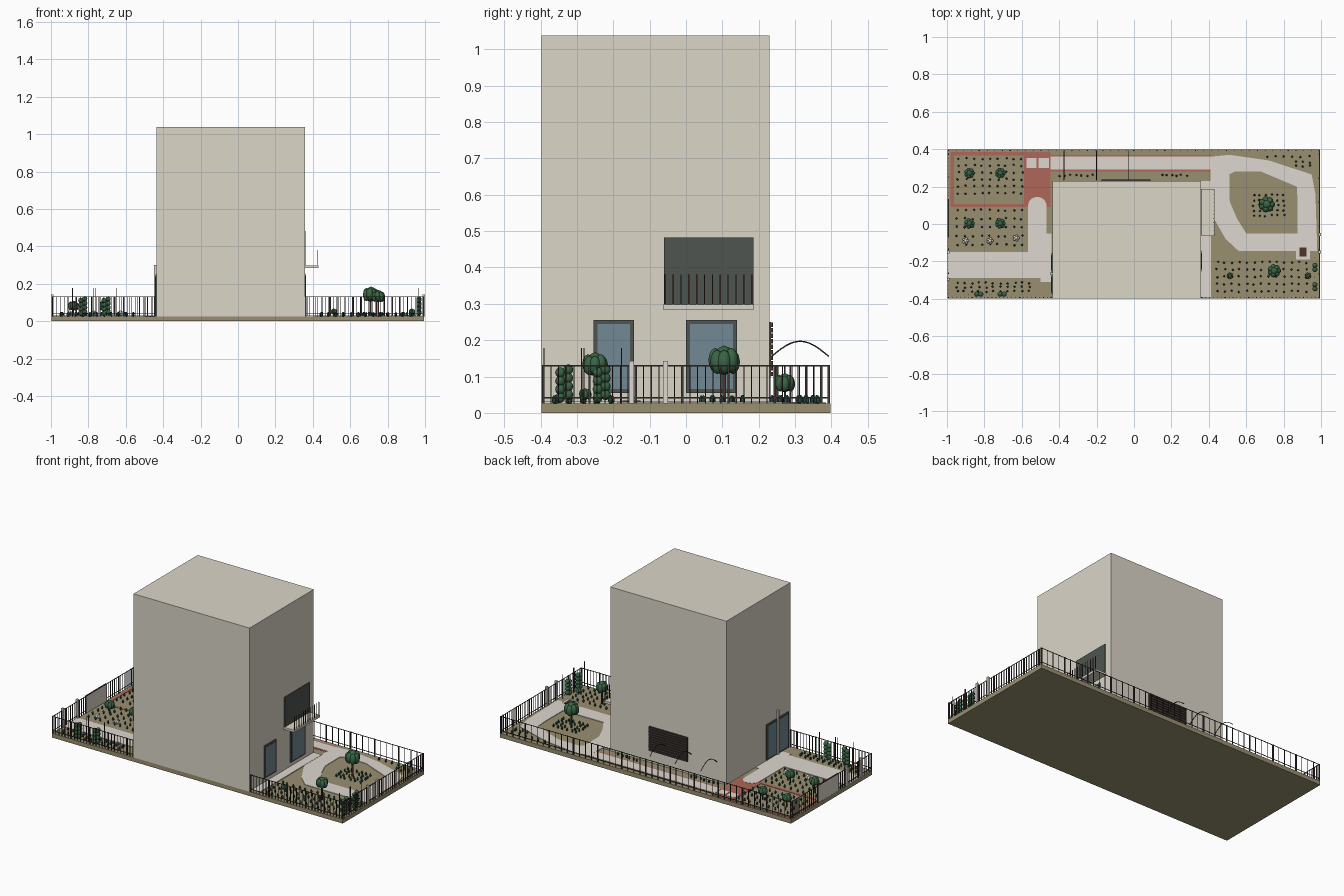
import bpy, bmesh, math, random
from mathutils import Matrix, Vector

random.seed(4)
cube = bpy.data.objects.get("Cube")
if cube:
    bpy.data.objects.remove(cube)


def material(name, r, g, b):
    m = bpy.data.materials.new(name)
    m.use_nodes = True
    m.diffuse_color = (r, g, b, 1)
    m.node_tree.nodes["Principled BSDF"].inputs["Base Color"].default_value = (r, g, b, 1)
    return m


wall = material("warm_plaster", .71, .67, .575)
soil = material("olive_soil", .32, .275, .165)
paving = material("pale_paving", .73, .68, .62)
brick = material("red_brick", .43, .135, .1)
leaf = material("leaf_green", .042, .13, .06)
herb = material("dark_herb_green", .02, .075, .055)
metal = material("dark_metal", .05, .038, .034)
bark = material("brown_bark", .075, .036, .026)
glass = material("blue_grey_glass", .17, .25, .295)
frame = material("grey_frame", .078, .09, .08)
TOP = .026


class Part:
    """Collects simple shapes into one named object."""

    def __init__(self, name, mat):
        self.name, self.mat, self.bm = name, mat, bmesh.new()

    def box(self, x0, x1, y0, y1, z0, z1):
        c = Matrix.Translation(((x0 + x1) / 2, (y0 + y1) / 2, (z0 + z1) / 2))
        s = Matrix.Diagonal((x1 - x0, y1 - y0, z1 - z0, 1))
        bmesh.ops.create_cube(self.bm, size=1, matrix=c @ s)

    def post(self, x, y, z0, z1, w):
        self.box(x - w / 2, x + w / 2, y - w / 2, y + w / 2, z0, z1)

    def blob(self, x, y, z, r, h, detail=2):
        m = Matrix.Translation((x, y, z)) @ Matrix.Diagonal((r, r, h, 1))
        bmesh.ops.create_icosphere(self.bm, subdivisions=detail, radius=1, matrix=m)

    def slab(self, points, z0, z1):
        face = self.bm.faces.new([self.bm.verts.new((x, y, z0)) for x, y in points])
        ext = bmesh.ops.extrude_face_region(self.bm, geom=[face])
        bmesh.ops.translate(self.bm, vec=(0, 0, z1 - z0),
                            verts=[v for v in ext["geom"] if isinstance(v, bmesh.types.BMVert)])

    def done(self, smooth=False):
        bmesh.ops.recalc_face_normals(self.bm, faces=self.bm.faces)
        for f in self.bm.faces:
            f.smooth = smooth
        me = bpy.data.meshes.new(self.name)
        self.bm.to_mesh(me)
        self.bm.free()
        me.materials.append(self.mat)
        ob = bpy.data.objects.new(self.name, me)
        bpy.context.collection.objects.link(ob)


# Ground and main building
p = Part("ground_slab", soil)
p.box(-.996, .994, -.397, .397, 0, TOP)
p.done()
WL, WR = -.437, .357
p = Part("building", wall)
p.box(WL, WR, -.397, .23, TOP - .002, 1.038)
p.done()

# Brick paving and borders
p = Part("brick_paving", brick)
p.box(-.587, -.447, .09, .385, TOP, TOP + .002)
for y0, y1 in ((.09, .108), (.367, .385)):
    p.box(-.98, -.587, y0, y1, TOP, TOP + .002)
p.box(-.98, -.962, .108, .367, TOP, TOP + .002)
p.box(-.447, .42, .28, .37, TOP, TOP + .001)
p.done()

# Pale paths
p = Part("paths", paving)
p.box(-.447, .42, .291, .36, TOP, TOP + .003)
p.box(-.996, -.44, -.29, -.15, TOP, TOP + .003)
p.box(-.5, -.44, -.31, -.05, TOP, TOP + .0028)
arch = [(-.517 + .05 * math.cos(a * math.pi / 10), .095 + .05 * math.sin(a * math.pi / 10))
        for a in range(11)]
p.slab([(-.467, -.15)] + arch + [(-.567, -.15)], TOP, TOP + .0032)
p.box(WR, .412, -.39, .23, TOP, TOP + .005)
for x in (-.575, -.51):
    p.box(x, x + .055, .3, .352, TOP, TOP + .004)
p.box(.867, .942, -.19, -.13, TOP, TOP + .004)
p.done()

# Looping garden path between an outer and an inner outline
outer = [(.41, .36), (.51, .37), (.72, .34), (.95, .265), (.97, .16), (.98, -.145),
         (.56, -.145), (.49, -.08), (.41, .06)]
inner = [(.51, .265), (.54, .282), (.68, .28), (.87, .2), (.875, .12), (.875, -.05),
         (.6, -.05), (.55, .03), (.512, .12)]
p = Part("loop_path", paving)
for i in range(len(outer)):
    j = (i + 1) % len(outer)
    p.slab([outer[i], outer[j], inner[j], inner[i]], TOP, TOP + .0035)
p.done()
p = Part("path_grate", bark)
p.box(.885, .922, -.175, -.125, TOP, TOP + .008)
p.done()

# Doors on both ends
frames, panes = Part("door_frames", frame), Part("door_glass", glass)
for side, wx, y0, y1, z0, z1 in ((1, WR, -.255, -.143, .055, .256),
                                 (1, WR, 0, .14, .055, .256),
                                 (-1, WL, -.375, -.27, .03, .25),
                                 (-1, WL, -.26, -.155, .03, .25)):
    for part, inset, depth in ((frames, 0, .005), (panes, .011, .007)):
        x0, x1 = sorted((wx, wx + side * depth))
        part.box(x0, x1, y0 + inset, y1 - inset, z0 + inset, z1 - inset)
frames.box(WR, WR + .005, -.06, .185, .297, .482)
frames.done()
panes.done()
p = Part("door_divider", wall)
p.box(WL - .012, WL, -.272, -.258, TOP, .3)
p.done()

# Balcony and railing
p = Part("balcony_slab", wall)
p.box(WR, .43, -.063, .187, .284, .298)
p.done()
p = Part("balcony_railing", bark)
for i in range(12):
    p.post(.427, -.057 + i * .0216, .298, .38, .0035)
p.done()

# Slatted screen on the back wall
p = Part("back_screen", metal)
p.box(-.174, .088, .23, .234, .1, .25)
for i in range(10):
    p.box(-.174, .088, .234, .239, .101 + i * .015, .113 + i * .015)
p.done()

# Arched rods over the back path
for i, x in enumerate((-.375, -.2, -.028)):
    cu = bpy.data.curves.new("arched_rod", "CURVE")
    cu.dimensions, cu.bevel_depth, cu.bevel_resolution = "3D", .0022, 1
    sp = cu.splines.new("POLY")
    sp.points.add(12)
    for k, pt in enumerate(sp.points):
        t = k / 12
        pt.co = (x, .235 + .158 * t, .155 + .042 * math.sin(math.pi * t), 1)
    cu.materials.append(metal)
    bpy.context.collection.objects.link(bpy.data.objects.new(f"arched_rod_{i + 1}", cu))


# Perimeter fence
def fence(name, a, b, gap, every):
    part = Part(name, metal)
    a, b = Vector(a), Vector(b)
    n = max(1, round((b - a).length / gap))
    for i in range(n + 1):
        x, y = a.lerp(b, i / n)
        part.post(x, y, TOP, .132, .0065 if i % every == 0 or i == n else .003)
    for z in (.04, .128):
        part.box(min(a.x, b.x) - .0008, max(a.x, b.x) + .0008,
                 min(a.y, b.y) - .0008, max(a.y, b.y) + .0008, z, z + .004)
    part.done()


L, R, F, B = -.992, .99, -.393, .393
fence("front_fence_right", (L, F), (WL - .005, F), .021, 6)
fence("front_fence_left", (WR + .005, F), (R, F), .021, 6)
fence("back_fence", (L, B), (R, B), .041, 4)
fence("left_fence", (R, F), (R, B), .021, 6)
fence("right_fence_front", (L, F), (L, -.07), .021, 6)
fence("right_fence_back", (L, .13), (L, B), .021, 6)
p = Part("fence_panel", wall)
p.box(L - .003, L + .003, -.07, .13, TOP, .13)
p.done()
p = Part("fence_panel_cap", metal)
p.box(L - .004, L + .004, -.07, .13, .13, .134)
p.done()
p = Part("gate_columns", paving)
for x, y in ((.993, -.15), (.993, -.056), (-.993, -.15), (-.993, -.295)):
    p.post(x, y, TOP, .143, .014)
p.done()

# Trees: a trunk and a ring of tall lobes around a core
crowns, trunks = Part("tree_crowns", leaf), Part("tree_trunks", bark)
trees = [(.71, .105, .043, .14), (.75, -.25, .035, .13)]
trees += [(x, y, .028, .08) for x in (-.88, -.715) for y in (.272, .003)]
trees += [(x, -.277, .017, .05) for x in (.513, .93)]
for x, y, r, z in trees:
    trunks.post(x, y, TOP, z, r * .22)
    crowns.blob(x, y, z + r * .1, r * .7, r * .95)
    for k in range(7):
        a = k * math.tau / 7
        crowns.blob(x + r * .58 * math.cos(a), y + r * .58 * math.sin(a),
                    z + r * .12 * (k % 2), r * .45, r * .78)
crowns.done(True)

# Staked climbers: stacked leafy balls between two stakes
p, stakes = Part("climbers", leaf), Part("climber_stakes", metal)
for x, y, dx, dy in ((-.83, -.375, 1, 0), (-.705, -.375, 1, 0), (.967, -.232, 0, 1), (.967, -.335, 0, 1)):
    for k in range(4):
        for s in (-1, 1):
            o = s * .011
            p.blob(x + o * dx, y + o * dy, .046 + k * .023 + s * .004, .014, .015)
    for s in (-1, 1):
        stakes.post(x + s * .055 * dx, y + s * .055 * dy, TOP, .178, .003)
p.done(True)
stakes.done()
trunks.done()

# Pale flowering bushes
p = Part("pale_bushes", paving)
for x, y in ((-.9, -.09), (-.77, -.09), (-.63, -.075)):
    p.blob(x, y, .043, .01, .014)
    for k in range(5):
        a = k * math.tau / 5
        p.blob(x + .011 * math.cos(a), y + .011 * math.sin(a), .04, .0075, .012)
p.done(True)

# Rows of small herbs in the beds
p = Part("bed_herbs", herb)
beds = [(-.94, -.6, 9, .165, .35, 6), (-.945, -.6, 9, -.11, .075, 5),
        (-.945, -.56, 11, -.36, -.315, 3), (.64, .8, 6, .045, .155, 5),
        (.445, .92, 13, -.36, -.205, 5), (-.4, -.22, 7, .26, .26, 1),
        (.15, .28, 6, .26, .26, 1), (.71, .94, 6, .36, .36, 1), (.87, .94, 3, .31, .33, 2)]
for x0, x1, nx, y0, y1, ny in beds:
    for i in range(nx):
        for j in range(ny):
            x = x0 + (x1 - x0) * i / (nx - 1) + random.uniform(-.005, .005)
            y = y0 + (y1 - y0) * j / max(1, ny - 1) + random.uniform(-.004, .004)
            if all(math.hypot(x - t[0], y - t[1]) > t[2] * .6 for t in trees):
                p.blob(x, y, TOP + .01, .006, .013, 1)
p.done(True)
